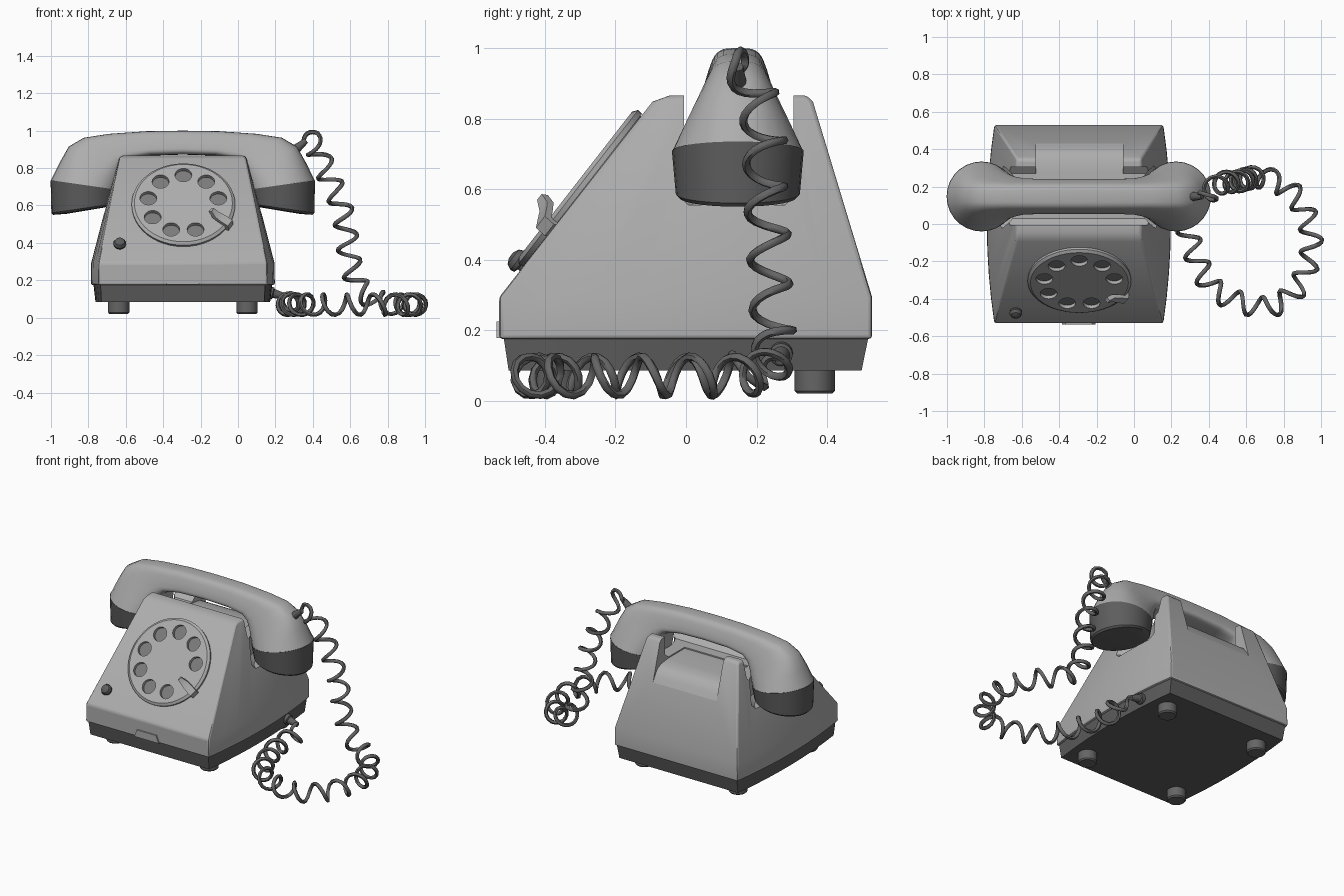
import bpy, bmesh, math
from mathutils import Vector, Matrix

if "Cube" in bpy.data.objects:
    bpy.data.objects.remove(bpy.data.objects["Cube"])

def material(name, v):
    m = bpy.data.materials.new(name)
    m.diffuse_color = (v, v, v, 1)
    m.use_nodes = True
    m.node_tree.nodes["Principled BSDF"].inputs["Base Color"].default_value = m.diffuse_color
    return m

LIGHT = material("light grey plastic", 0.42)
DARK = material("dark grey plastic", 0.11)
MID = material("mid grey", 0.2)
CORD = material("cord grey", 0.13)
CX = -0.295          # middle of the telephone in x
HY = 0.147           # middle of the handset in y

def finish(name, bm, mat, angle=35):
    bmesh.ops.recalc_face_normals(bm, faces=bm.faces)
    me = bpy.data.meshes.new(name)
    bm.to_mesh(me)
    bm.free()
    ob = bpy.data.objects.new(name, me)
    bpy.context.collection.objects.link(ob)
    me.materials.append(mat)
    smooth(ob, angle)
    return ob

def smooth(ob, angle=35):
    bpy.ops.object.select_all(action='DESELECT')
    ob.select_set(True)
    bpy.context.view_layer.objects.active = ob
    bpy.ops.object.shade_smooth_by_angle(angle=math.radians(angle))

def loft(name, rings, mat, matrix=None, angle=35):
    bm = bmesh.new()
    vs = [[bm.verts.new(p) for p in r] for r in rings]
    n = len(vs[0])
    for a, b in zip(vs, vs[1:]):
        for i in range(n):
            bm.faces.new((a[i], a[(i + 1) % n], b[(i + 1) % n], b[i]))
    bm.faces.new(vs[0])
    bm.faces.new(vs[-1])
    if matrix:
        bm.transform(matrix)
    return finish(name, bm, mat, angle)

def circle(r, h, n=32, x=0, y=0):
    return [(x + r * math.cos(2 * math.pi * i / n), y + r * math.sin(2 * math.pi * i / n), h)
            for i in range(n)]

def turned(name, profile, mat, matrix=None, n=32, x=0, y=0):
    return loft(name, [circle(r, h, n, x, y) for r, h in profile], mat, matrix)

def apply_mod(ob, kind, **kw):
    mod = ob.modifiers.new("step", kind)
    for k, v in kw.items():
        setattr(mod, k, v)
    bpy.ops.object.select_all(action='DESELECT')
    ob.select_set(True)
    bpy.context.view_layer.objects.active = ob
    bpy.ops.object.modifier_apply(modifier=mod.name)

def cut(ob, cutter):
    cutter.hide_render = True
    apply_mod(ob, 'BOOLEAN', operation='DIFFERENCE', solver='EXACT', object=cutter)
    bpy.data.objects.remove(cutter)

def prism(name, x0, x1, profile):
    return loft(name, [[(x, y, z) for y, z in profile] for x in (x0, x1)], LIGHT)

# plan outline with flat front and back and bowed sides
def plan(z, y0, y1, corner, middle, n=8):
    side = []
    for i in range(n + 1):
        s = i / n
        side.append((y0 + (y1 - y0) * s, corner + (middle - corner) * (1 - (2 * s - 1) ** 2)))
    return ([(CX + h, y, z) for y, h in side] + [(CX - h, y, z) for y, h in reversed(side)])

# body shell
body = loft("body", [plan(0.175, -0.53, 0.528, 0.452, 0.492), plan(0.293, -0.53, 0.528, 0.45, 0.49),
                     plan(0.848, -0.095, 0.36, 0.338, 0.346), plan(0.866, -0.045, 0.342, 0.33, 0.338)], LIGHT)
apply_mod(body, 'BEVEL', width=0.01, segments=2, limit_method='ANGLE', angle_limit=math.radians(35))
# cradle: lengthwise channel, opening to the back, two round pockets
cut(body, prism("channel_cutter", -1.2, 0.6, [(-0.005, 1.1), (-0.005, 0.75), (0.03, 0.72), (0.27, 0.72),
                                              (0.305, 0.75), (0.305, 1.1)]))
cut(body, prism("opening_cutter", -0.525, -0.06, [(0.1, 1.1), (0.1, 0.712), (0.28, 0.712), (0.35, 0.703),
                                                  (0.385, 0.685), (0.41, 0.65), (0.45, 0.58), (0.6, 0.58), (0.6, 1.1)]))
for x in (0.222, 2 * CX - 0.222):
    cut(body, turned("pocket_cutter", [(0.17, 0.555), (0.2, 0.585), (0.2, 1.1)], LIGHT, x=x, y=HY))
smooth(body)

# base and feet
loft("base", [plan(0.085, -0.503, 0.498, 0.435, 0.467), plan(0.178, -0.517, 0.517, 0.44, 0.478)], DARK)
for x in (-0.343, 0.343):
    for y in (-0.37, 0.365):
        turned("foot", [(0.05, 0.02), (0.057, 0.028), (0.057, 0.1)], CORD, n=24, x=CX + x, y=y)

# front tab
tab = [(-0.09, 0.177), (0.09, 0.177), (0.07, 0.225), (-0.07, 0.225)]
loft("front_tab", [[(CX + x, y, z) for x, z in tab] for y in (-0.538, -0.52)], LIGHT)

# dial, in a frame lying on the sloping front
U, N = Vector((0, 0.614, 0.789)), Vector((0, -0.789, 0.614))
FRAME = Matrix(((1, 0, 0, -0.292), (0, U.y, N.y, -0.291), (0, U.z, N.z, 0.595), (0, 0, 0, 1)))
turned("dial_backing", [(0.268, -0.01), (0.268, 0.008)], MID, FRAME, 48)
dial = turned("dial", [(0.275, 0.003), (0.277, 0.018), (0.262, 0.029), (0.25, 0.029)], LIGHT, FRAME, 48)
for k in range(9):
    if k != 3:
        a = math.radians(40 * k)
        hole = turned("hole_cutter", [(0.045, -0.03), (0.045, 0.06)], LIGHT, FRAME, 24,
                      0.19 * math.sin(a), 0.19 * math.cos(a))
        cut(dial, hole)
smooth(dial)

# finger stop
stop = []
for r, h, w in ((0.285, 0.0, 0.024), (0.28, 0.034, 0.024), (0.235, 0.045, 0.024), (0.2, 0.055, 0.02), (0.172, 0.08, 0.012)):
    d, s = Vector((0.866, -0.5, 0)), Vector((0.5, 0.866, 0))
    up = Vector((0, 0, 1))
    t = d * 0.009 + up * 0.008
    c = d * r + up * h
    stop.append([c + s * w + t, c - s * w + t, c - s * w - t, c + s * w - t])
loft("finger_stop", stop, LIGHT, FRAME)

# side knob
turned("knob", [(0.02, -0.02), (0.02, 0.01), (0.032, 0.014), (0.034, 0.026), (0.026, 0.042), (0.01, 0.05)],
       DARK, FRAME, 20, -0.34, -0.27)

# handset: rings given by outer and inner point, half widths and squareness
def ring(outer, inner, wo, wi, p, mirror=False, n=28):
    pts = []
    for i in range(n):
        t = 2 * math.pi * i / n
        c, s = math.cos(t), math.sin(t)
        c = math.copysign(abs(c) ** p, c)
        s = math.copysign(abs(s) ** p, s)
        f = (1 + c) / 2
        x = inner[0] + (outer[0] - inner[0]) * f
        z = inner[1] + (outer[1] - inner[1]) * f
        pts.append((2 * CX - x if mirror else x, HY + s * (wi + (wo - wi) * f), z))
    return pts

half = [((0.41, 0.735), (0.04, 0.682), 0.185, 0.185, 1.0),
        ((0.363, 0.83), (0.035, 0.725), 0.14, 0.165, 0.85),
        ((0.315, 0.915), (0.03, 0.77), 0.095, 0.145, 0.7),
        ((0.235, 0.962), (0.015, 0.82), 0.07, 0.125, 0.55),
        ((0.1, 0.983), (-0.02, 0.85), 0.062, 0.11, 0.5),
        ((-0.1, 0.997), (-0.12, 0.867), 0.062, 0.105, 0.5)]
middle = ((CX, 1.0), (CX, 0.872), 0.062, 0.105, 0.5)
loft("handset", [ring(*r) for r in half] + [ring(*middle)] + [ring(*r, True) for r in reversed(half)], LIGHT, angle=40)
cup = [((0.412, 0.735), (0.038, 0.682), 0.187, 0.187, 1), ((0.408, 0.56), (0.052, 0.612), 0.176, 0.176, 1),
       ((0.398, 0.55), (0.065, 0.602), 0.166, 0.166, 1), ((0.33, 0.555), (0.13, 0.588), 0.1, 0.1, 1)]
for name, m in (("mouthpiece", False), ("earpiece", True)):
    loft(name, [ring(*r, m) for r in cup], DARK)

# cord sleeves
def sleeve(name, a, b):
    a, b = Vector(a), Vector(b)
    d = b - a
    m = Matrix.Translation(a) @ d.to_track_quat('Z', 'Y').to_matrix().to_4x4()
    turned(name, [(0.033, 0), (0.033, d.length * 0.25), (0.025, d.length * 0.3), (0.015, d.length)], DARK, m, 16)

sleeve("handset_sleeve", (0.29, HY, 0.885), (0.365, HY, 0.947))
sleeve("base_sleeve", (0.165, 0.27, 0.135), (0.25, 0.268, 0.115))

# coiled cord: a helix wound round a smooth path
P = [Vector(p) for p in (
    (0.35, 0.147, 0.937), (0.40, 0.17, 0.94), (0.45, 0.21, 0.83), (0.50, 0.225, 0.72), (0.55, 0.225, 0.60),
    (0.58, 0.235, 0.45), (0.60, 0.24, 0.30), (0.65, 0.25, 0.16), (0.75, 0.23, 0.09), (0.86, 0.15, 0.07),
    (0.93, 0.02, 0.07), (0.948, -0.14, 0.07), (0.88, -0.33, 0.07), (0.74, -0.44, 0.07), (0.57, -0.42, 0.07),
    (0.42, -0.34, 0.07), (0.34, -0.20, 0.07), (0.29, -0.05, 0.07), (0.265, 0.08, 0.07), (0.285, 0.20, 0.09),
    (0.24, 0.268, 0.117))]
path = []
for i in range(len(P) - 1):
    p0, p1, p2, p3 = P[max(i - 1, 0)], P[i], P[i + 1], P[min(i + 2, len(P) - 1)]
    for k in range(16):
        t = k / 16
        path.append(0.5 * (2 * p1 + (p2 - p0) * t + (2 * p0 - 5 * p1 + 4 * p2 - p3) * t * t
                           + (3 * p1 - p0 - 3 * p2 + p3) * t ** 3))
path.append(P[-1])
TURN = 0.14
side, dist, coil = Vector((0, 1, 0)), 0, []
for i, p in enumerate(path):
    tan = (path[min(i + 1, len(path) - 1)] - path[max(i - 1, 0)]).normalized()
    side = (side - tan * side.dot(tan)).normalized()
    dist += (p - path[i - 1]).length if i else 0
    a = 2 * math.pi * dist / TURN
    r = 0.055 * min(1, i / 14, (len(path) - 1 - i) / 14)
    coil.append(p + (side * math.cos(a) + tan.cross(side) * math.sin(a)) * r)
cu = bpy.data.curves.new("cord", 'CURVE')
cu.dimensions = '3D'
cu.bevel_depth = 0.012
cu.bevel_resolution = 1
cu.use_fill_caps = True
sp = cu.splines.new('POLY')
sp.points.add(len(coil) - 1)
for q, p in zip(sp.points, coil):
    q.co = (*p, 1)
cu.materials.append(CORD)
cord = bpy.data.objects.new("cord", cu)
bpy.context.collection.objects.link(cord)
bpy.ops.object.select_all(action='DESELECT')
cord.select_set(True)
bpy.context.view_layer.objects.active = cord
bpy.ops.object.convert(target='MESH')
smooth(cord, 60)
